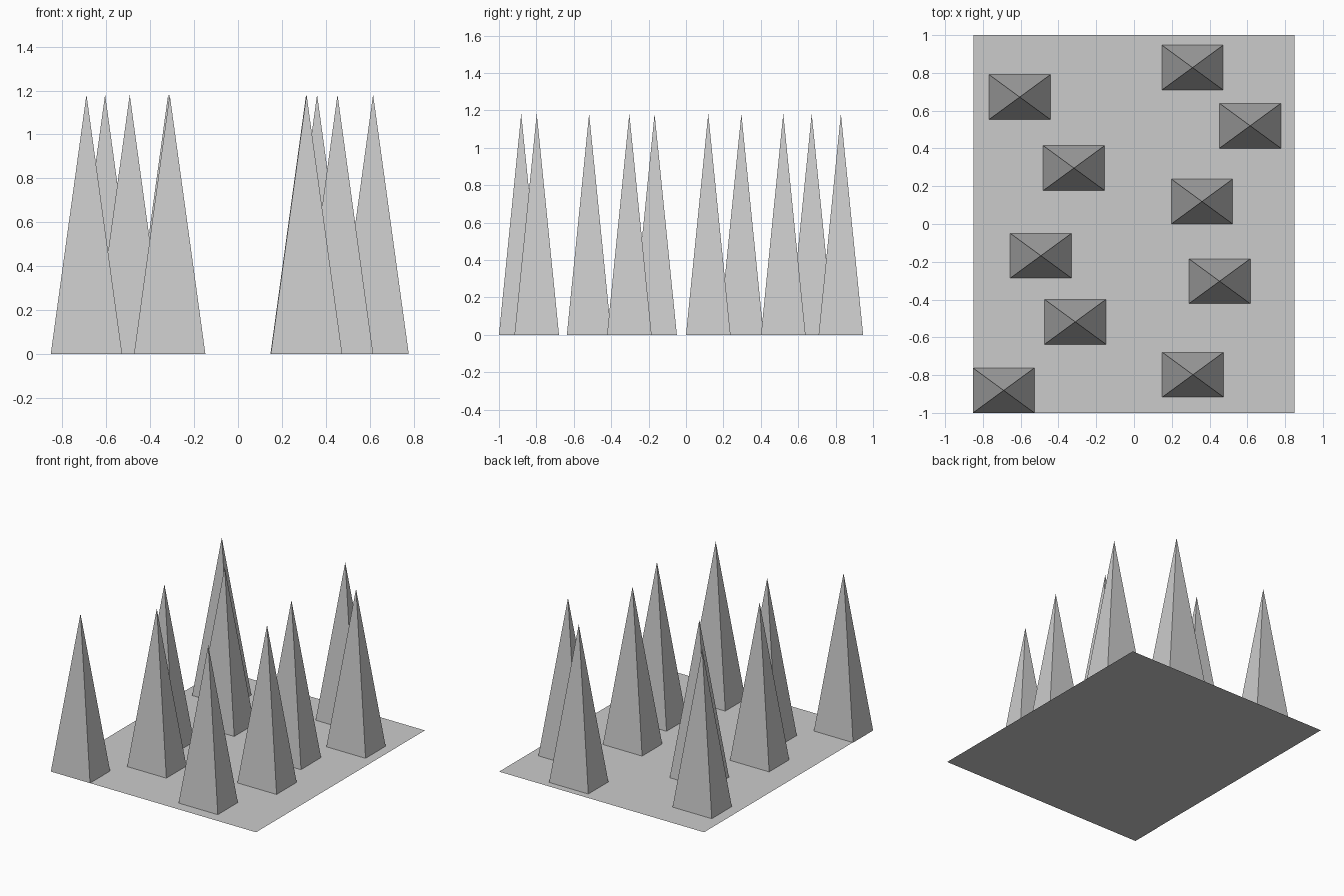
import bpy
import math
from mathutils import Matrix

if "Cube" in bpy.data.objects:
    bpy.data.objects.remove(bpy.data.objects["Cube"])

SPIKE_W, SPIKE_D, SPIKE_H = 0.325, 0.238, 1.182
CENTRES = [(-0.605, 0.672), (0.31, 0.828), (0.615, 0.52), (-0.318, 0.296),
           (0.36, 0.119), (-0.493, -0.168), (0.453, -0.303), (-0.311, -0.518),
           (0.312, -0.798), (-0.69, -0.881)]

# flat base sheet
bpy.ops.mesh.primitive_plane_add(size=2)
base = bpy.context.object
base.name = "base_plate"
base.data.transform(Matrix.Diagonal((0.85, 1, 1, 1)))

# one four-sided spike, open underneath, standing on z = 0
bpy.ops.mesh.primitive_cone_add(vertices=4, radius1=math.sqrt(0.5), radius2=0,
                                depth=1, end_fill_type='NOTHING')
spike = bpy.context.object
spike.name = "spike_1"
spike.data.transform(Matrix.Diagonal((SPIKE_W, SPIKE_D, SPIKE_H, 1))
                     @ Matrix.Translation((0, 0, 0.5))
                     @ Matrix.Rotation(math.radians(45), 4, 'Z'))

# scatter linked copies over the sheet
for i, (x, y) in enumerate(CENTRES, 1):
    obj = spike
    if i > 1:
        obj = bpy.data.objects.new(f"spike_{i}", spike.data)
        bpy.context.collection.objects.link(obj)
    obj.location = (x, y, 0)
